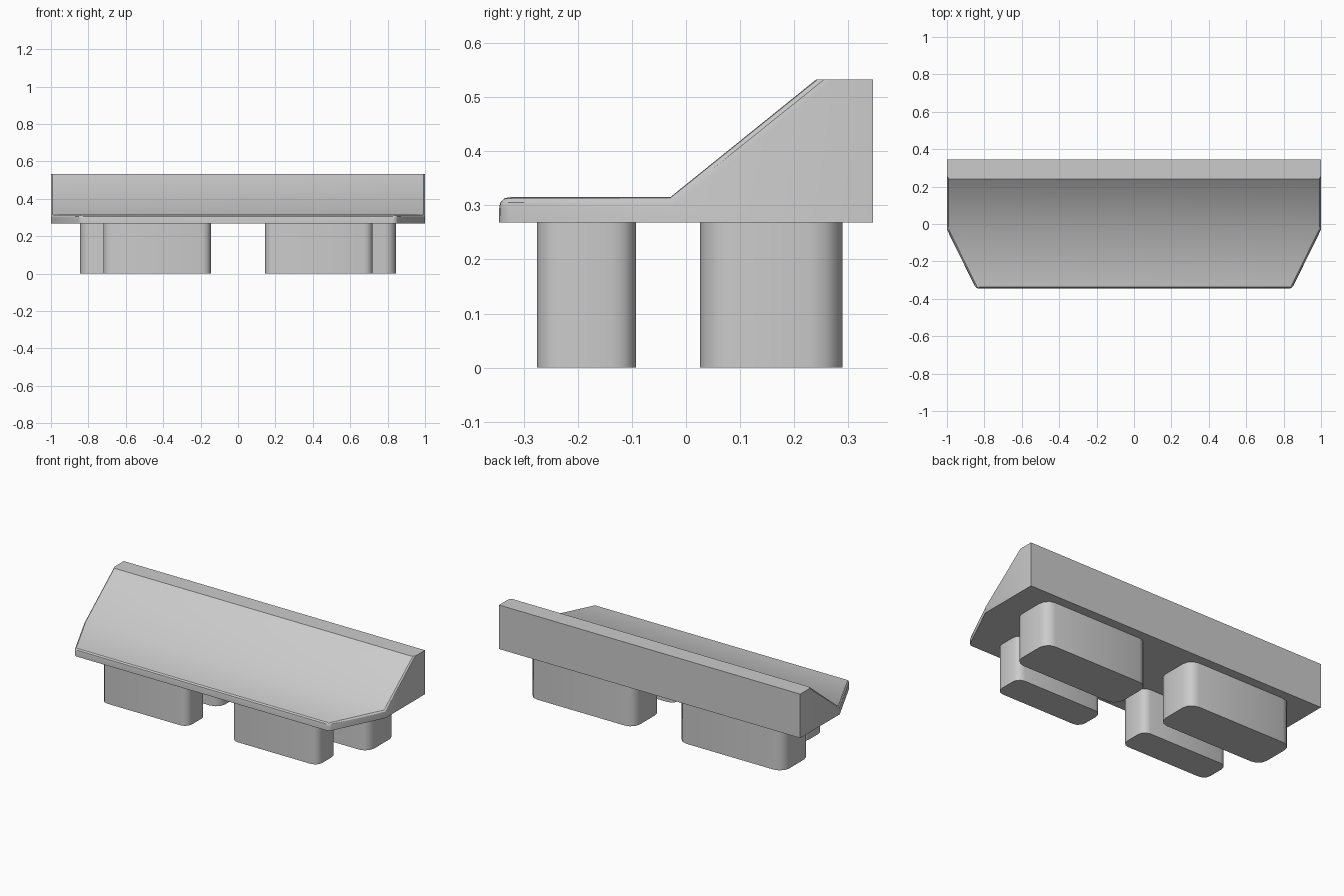
import bpy, bmesh

if "Cube" in bpy.data.objects:
    bpy.data.objects.remove(bpy.data.objects["Cube"])


def finish(bm, name, angle=0.6):
    bmesh.ops.recalc_face_normals(bm, faces=bm.faces[:])
    mesh = bpy.data.meshes.new(name)
    bm.to_mesh(mesh)
    bm.free()
    ob = bpy.data.objects.new(name, mesh)
    bpy.context.collection.objects.link(ob)
    bpy.ops.object.select_all(action='DESELECT')
    ob.select_set(True)
    bpy.context.view_layer.objects.active = ob
    bpy.ops.object.shade_smooth_by_angle(angle=angle)
    return ob


# Wedge-shaped body: stations of (y, half width, top z) from front to back
BASE = 0.268
stations = [(-0.345, 0.845, 0.315), (-0.03, 1.0, 0.315),
            (0.24, 1.0, 0.532), (0.345, 1.0, 0.532)]
bm = bmesh.new()
top = {s: [bm.verts.new((s * w, y, z)) for y, w, z in stations] for s in (-1, 1)}
low = {s: [bm.verts.new((s * stations[i][1], stations[i][0], BASE)) for i in (0, 1, 3)]
       for s in (-1, 1)}
for i in range(3):
    bm.faces.new((top[-1][i], top[1][i], top[1][i + 1], top[-1][i + 1]))
bm.faces.new(low[-1] + low[1][::-1])
for ti, li in ((0, 0), (3, 2)):
    bm.faces.new((low[-1][li], low[1][li], top[1][ti], top[-1][ti]))
for s in (-1, 1):
    t, l = top[s], low[s]
    bm.faces.new((l[0], l[1], t[1], t[0]))
    bm.faces.new((l[1], l[2], t[3], t[2], t[1]))

# Soft front lip, tapered sides, ramp sides and front corners
soft = [bm.edges.get((top[-1][0], top[1][0]))]
for s in (-1, 1):
    t = top[s]
    soft += [bm.edges.get((t[0], t[1])), bm.edges.get((t[1], t[2])),
             bm.edges.get((t[0], low[s][0]))]
bmesh.ops.bevel(bm, geom=soft, offset=0.02, offset_type='OFFSET', segments=3,
                profile=0.6, affect='EDGES', clamp_overlap=True)
finish(bm, "wedge_body")


# Legs: rounded-corner blocks
def leg(name, x0, x1, y0, y1, radius):
    bm = bmesh.new()
    bmesh.ops.create_cube(bm, size=1)
    for v in bm.verts:
        v.co = (x1 if v.co.x > 0 else x0, y1 if v.co.y > 0 else y0,
                BASE + 0.002 if v.co.z > 0 else 0)
    upright = [e for e in bm.edges if abs(e.verts[0].co.z - e.verts[1].co.z) > 0.1]
    bmesh.ops.bevel(bm, geom=upright, offset=radius, offset_type='OFFSET',
                    segments=3, profile=0.5, affect='EDGES')
    finish(bm, name)


for side, s in (("left", -1), ("right", 1)):
    for row, outer, y0, y1, r in (("front", 0.72, -0.275, -0.092, 0.045),
                                  ("back", 0.845, 0.026, 0.289, 0.06)):
        xs = sorted((s * 0.145, s * outer))
        leg(f"{row}_{side}_leg", *xs, y0, y1, r)
